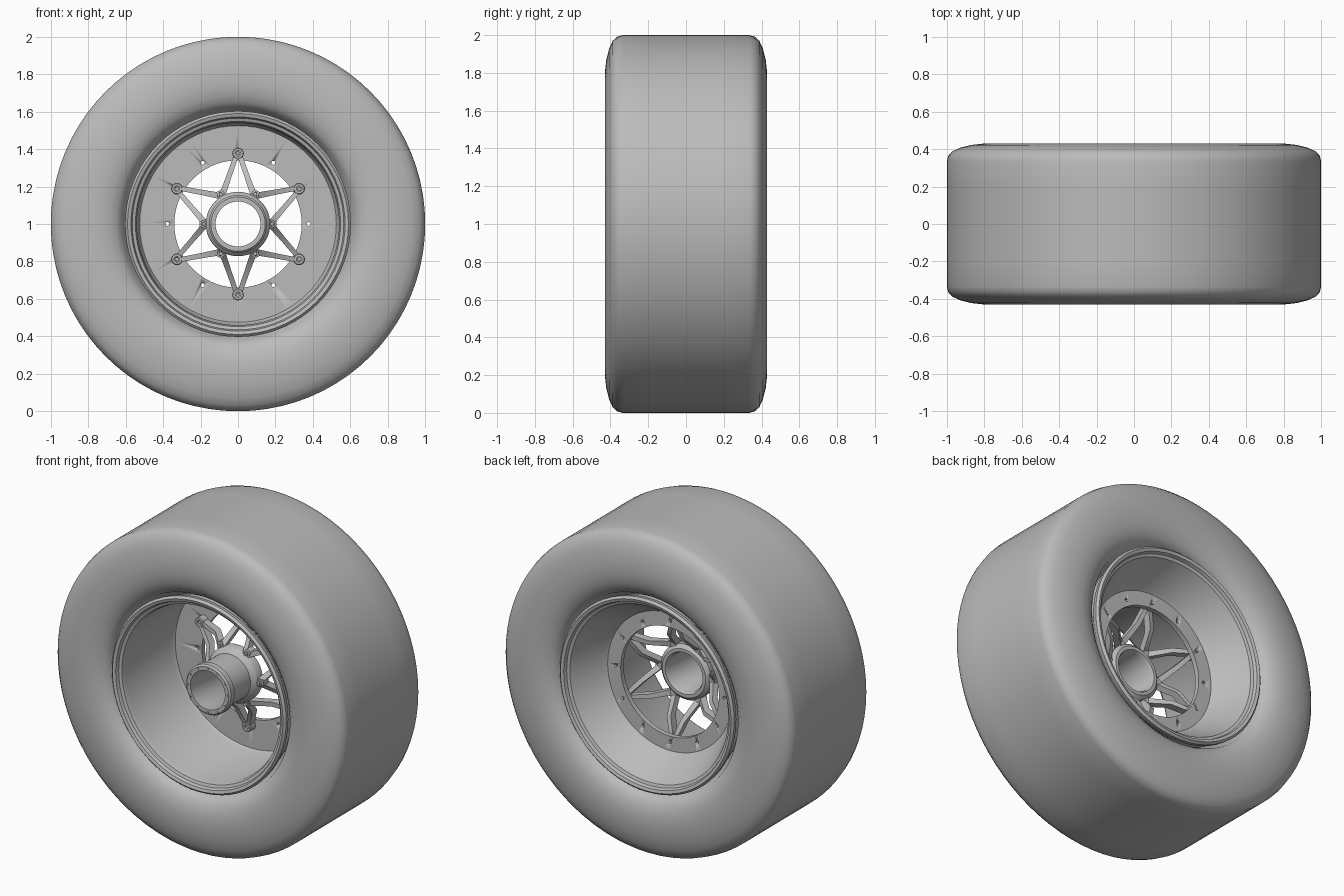
import bpy, bmesh
from math import sin, cos, pi, radians
from mathutils import Vector

cube = bpy.data.objects.get("Cube")
if cube:
    bpy.data.objects.remove(cube, do_unlink=True)

grey = bpy.data.materials.new("plain grey")
grey.use_nodes = True
grey.diffuse_color = (0.5, 0.5, 0.5, 1)
grey.node_tree.nodes["Principled BSDF"].inputs["Base Color"].default_value = (0.5, 0.5, 0.5, 1)

AXLE_Z = 1.0


def polar(r, deg, y):
    """Point at a radius and angle around the axle."""
    a = radians(deg)
    return Vector((r * cos(a), y, AXLE_Z + r * sin(a)))


def finish(name, bm, sharp=35):
    bmesh.ops.recalc_face_normals(bm, faces=bm.faces)
    mesh = bpy.data.meshes.new(name)
    bm.to_mesh(mesh)
    bm.free()
    mesh.materials.append(grey)
    mesh.shade_smooth()
    mesh.set_sharp_from_angle(angle=radians(sharp))
    obj = bpy.data.objects.new(name, mesh)
    bpy.context.collection.objects.link(obj)
    return obj


def add_lathe(bm, profile, centre, seg):
    """Turn a closed (radius, y) outline around the y direction."""
    rings = []
    for i in range(seg):
        a = 2 * pi * i / seg
        rings.append([bm.verts.new(centre + Vector((r * cos(a), y, r * sin(a)))) for r, y in profile])
    n = len(profile)
    for i in range(seg):
        p, q = rings[i], rings[(i + 1) % seg]
        for j in range(n):
            k = (j + 1) % n
            bm.faces.new((p[j], p[k], q[k], q[j]))


def lathe(name, profile, seg=72, sharp=35):
    bm = bmesh.new()
    add_lathe(bm, profile, Vector((0, 0, AXLE_Z)), seg)
    return finish(name, bm, sharp)


def add_rod(bm, centre, radius, y0, y1, seg=12):
    """Solid round pin along y."""
    ends = []
    for y in (y0, y1):
        ends.append([bm.verts.new((centre.x + radius * cos(2 * pi * i / seg), y,
                                   centre.z + radius * sin(2 * pi * i / seg))) for i in range(seg)])
    for ring in ends:
        bm.faces.new(ring)
    for i in range(seg):
        k = (i + 1) % seg
        bm.faces.new((ends[0][i], ends[0][k], ends[1][k], ends[1][i]))


def add_beam(bm, stations):
    """Rectangular bar through (point, width, depth) stations."""
    run = stations[-1][0] - stations[0][0]
    side = Vector((run.z, 0, -run.x)).normalized()
    rings = []
    for p, w, d in stations:
        s, t = side * w / 2, Vector((0, d / 2, 0))
        rings.append([bm.verts.new(v) for v in (p - s - t, p + s - t, p + s + t, p - s + t)])
    for a, b in zip(rings, rings[1:]):
        for i in range(4):
            k = (i + 1) % 4
            bm.faces.new((a[i], a[k], b[k], b[i]))
    bm.faces.new(rings[0])
    bm.faces.new(rings[-1])


# Tyre: flat tread, rounded shoulders, bulging sidewalls
half = [(1.0, 0), (1.0, 0.2), (1.0, 0.335), (0.992, 0.365), (0.97, 0.388), (0.93, 0.407),
        (0.87, 0.422), (0.80, 0.43), (0.74, 0.428), (0.69, 0.418), (0.65, 0.40),
        (0.622, 0.375), (0.61, 0.34), (0.58, 0.30)]
mirrored = [(r, -y) for r, y in reversed(half[1:])]
lathe("tyre", half + mirrored, 80, 50)

# Rim: deep front barrel, flat centre flange, shallow conical rear
rim = lathe("rim", [
    (0.60, -0.36), (0.603, -0.385), (0.59, -0.398), (0.572, -0.392), (0.565, -0.372),
    (0.548, -0.365), (0.54, -0.34), (0.538, 0.11), (0.525, 0.13), (0.34, 0.13),
    (0.34, 0.16), (0.43, 0.16), (0.445, 0.175), (0.53, 0.33), (0.548, 0.365),
    (0.565, 0.372), (0.572, 0.392), (0.59, 0.398), (0.603, 0.385), (0.60, 0.36),
    (0.57, 0.32), (0.57, -0.32)])

# Ring of bolt holes through the flange
bm = bmesh.new()
for i in range(12):
    add_rod(bm, polar(0.377, i * 30, 0), 0.011, 0.08, 0.22, 8)
cutter = finish("hole_cutter", bm)
cutter.hide_render = True
cut = rim.modifiers.new("bolt holes", "BOOLEAN")
cut.operation = "DIFFERENCE"
cut.solver = "EXACT"
cut.object = cutter
bpy.context.view_layer.update()
drilled = bpy.data.meshes.new_from_object(rim.evaluated_get(bpy.context.evaluated_depsgraph_get()))
rim.modifiers.clear()
rim.data = drilled
bpy.data.objects.remove(cutter, do_unlink=True)

# Hub: open tube with a lipped front end and a base collar
lathe("hub", [
    (0.12, -0.30), (0.145, -0.30), (0.155, -0.29), (0.155, -0.255), (0.142, -0.245),
    (0.142, -0.08), (0.165, -0.06), (0.172, -0.05), (0.172, 0.0), (0.15, 0.02),
    (0.13, 0.02), (0.12, 0.0)], 48)

# Small studs around the front lip of the hub
bm = bmesh.new()
for i in range(12):
    add_rod(bm, polar(0.138, i * 30, 0), 0.007, -0.306, -0.295, 8)
finish("hub_studs", bm)

# Star of paired spokes, dished from the flange forward to the hub
bm = bmesh.new()
for tip in range(30, 390, 60):
    for turn in (-30, 30):
        outer = polar(0.365, tip + turn * 0.05, 0.108)
        inner = polar(0.18, tip + turn * 0.9, -0.022)
        bend = outer.lerp(inner, 0.55)
        bend.y = 0.075
        add_beam(bm, [(outer, 0.026, 0.044), (bend, 0.028, 0.05), (inner, 0.034, 0.055)])
finish("spokes", bm, 30)

# Pads where neighbouring spokes meet the hub, each with a bolt
bm = bmesh.new()
for a in range(0, 360, 60):
    add_beam(bm, [(polar(0.15, a, -0.025), 0.06, 0.06), (polar(0.205, a, -0.015), 0.028, 0.05)])
    add_rod(bm, polar(0.183, a, 0), 0.011, -0.062, -0.03, 6)
finish("hub_pads", bm, 30)

# Round bosses with bolts at the star tips
bm = bmesh.new()
for a in range(30, 390, 60):
    add_lathe(bm, [(0.015, 0.08), (0.027, 0.08), (0.031, 0.085), (0.031, 0.131), (0.015, 0.131)],
              polar(0.377, a, 0), 20)
    add_rod(bm, polar(0.377, a, 0), 0.011, 0.09, 0.165, 6)
finish("tip_bosses", bm)
